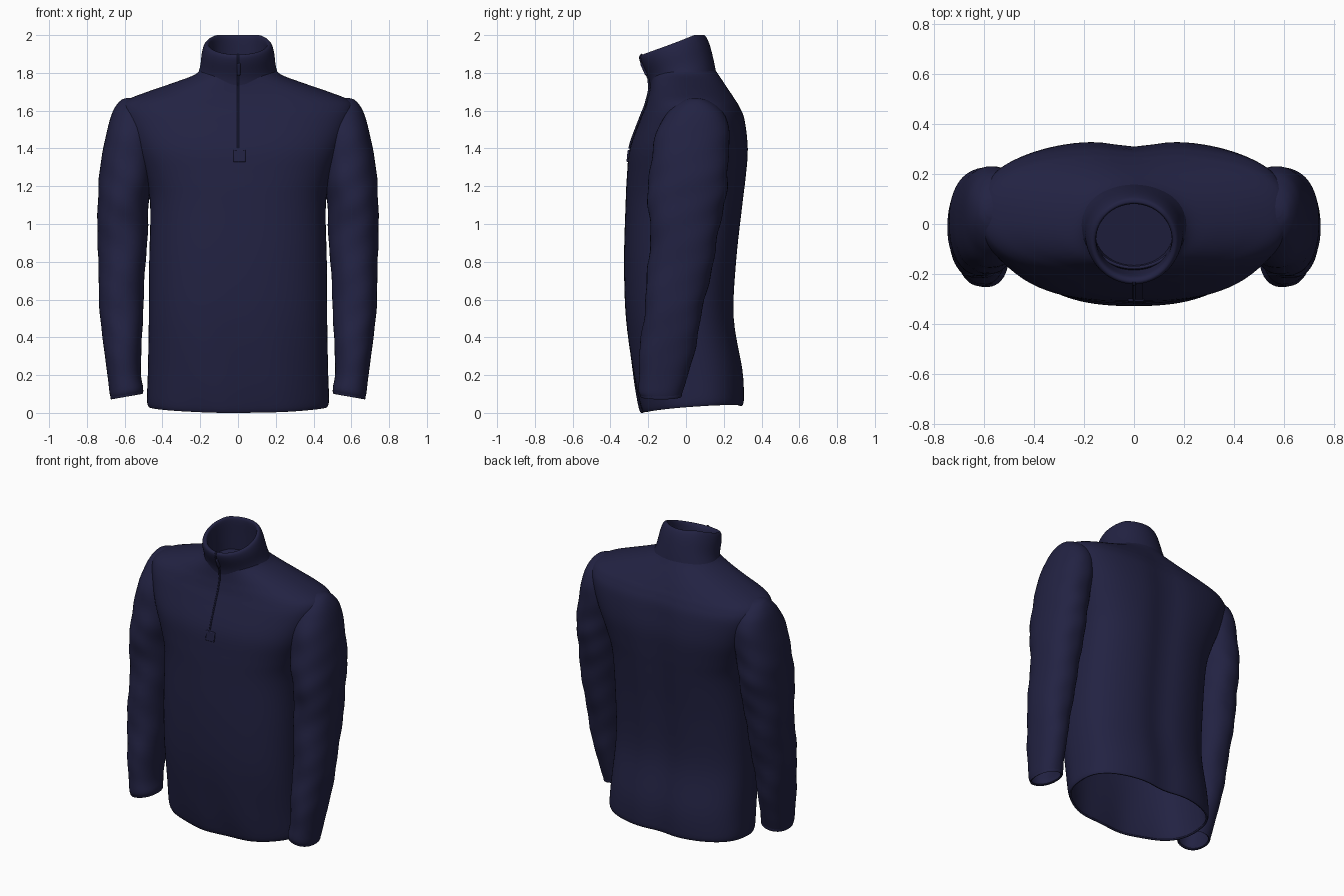
import bpy
import bmesh
from math import cos, sin, pi, exp, copysign
from mathutils import Vector

default_cube = bpy.data.objects.get("Cube")
if default_cube:
    bpy.data.objects.remove(default_cube, do_unlink=True)


def make_material(name, colour):
    material = bpy.data.materials.new(name)
    material.use_nodes = True
    material.diffuse_color = colour
    material.node_tree.nodes["Principled BSDF"].inputs["Base Color"].default_value = colour
    material.node_tree.nodes["Principled BSDF"].inputs["Roughness"].default_value = 0.9
    return material


navy = make_material("navy fleece", (0.016, 0.016, 0.055, 1))
dark_navy = make_material("dark navy zip", (0.01, 0.01, 0.034, 1))


def smooth_keys(keys, steps):
    """Ease a list of key rows into a denser list with cubic blending."""
    rows = []
    last = len(keys) - 1
    for i in range(last):
        before, after = keys[max(i - 1, 0)], keys[min(i + 2, last)]
        for s in range(steps):
            t = s / steps
            row = []
            for p, a, b, n in zip(before, keys[i], keys[i + 1], after):
                bend = (b - p) * (1 - t) ** 2 * t - (n - a) * t * t * (1 - t)
                ease = t * t * (3 - 2 * t)
                row.append(a + (b - a) * ease + bend / 2)
            rows.append(row)
    rows.append(list(keys[last]))
    return rows


def finish(obj, material, smooth_angle=1.2):
    obj.data.materials.append(material)
    bpy.ops.object.select_all(action="DESELECT")
    obj.select_set(True)
    bpy.context.view_layer.objects.active = obj
    bpy.ops.object.shade_smooth_by_angle(angle=smooth_angle)


def loft(name, rings, material, cap_end=False, thickness=0):
    """Skin a stack of closed rings into one cloth surface."""
    bm = bmesh.new()
    loops = [[bm.verts.new(p) for p in ring] for ring in rings]
    for low, high in zip(loops, loops[1:]):
        for i in range(len(low)):
            j = (i + 1) % len(low)
            bm.faces.new((low[i], low[j], high[j], high[i]))
    if cap_end:
        bm.faces.new(loops[-1])
    mesh = bpy.data.meshes.new(name)
    bm.to_mesh(mesh)
    bm.free()
    obj = bpy.data.objects.new(name, mesh)
    bpy.context.collection.objects.link(obj)
    finish(obj, material)
    if thickness:
        shell = obj.modifiers.new("cloth thickness", "SOLIDIFY")
        shell.thickness = thickness
        shell.offset = -1
    return obj


def rounded(value, power):
    return copysign(abs(value) ** power, value)


def angles(count):
    return [2 * pi * i / count for i in range(count)]


# Torso: height, half width, front y, back y, squareness
torso_keys = [
    (0.0, 0.474, -0.235, 0.31, 0.85),
    (0.04, 0.482, -0.25, 0.317, 0.85),
    (0.2, 0.477, -0.28, 0.31, 0.85),
    (0.5, 0.472, -0.318, 0.264, 0.85),
    (0.8, 0.47, -0.328, 0.276, 0.83),
    (1.1, 0.465, -0.32, 0.308, 0.78),
    (1.25, 0.495, -0.313, 0.324, 0.74),
    (1.4, 0.55, -0.298, 0.333, 0.72),
    (1.55, 0.605, -0.245, 0.315, 0.74),
    (1.62, 0.615, -0.217, 0.288, 0.8),
    (1.66, 0.58, -0.205, 0.265, 0.88),
    (1.7, 0.48, -0.195, 0.24, 0.95),
    (1.75, 0.335, -0.188, 0.205, 1),
    (1.79, 0.23, -0.185, 0.175, 1),
    (1.83, 0.185, -0.18, 0.145, 1),
]
torso_rows = smooth_keys(torso_keys, 5)


def torso_ring(row):
    height, width, front, back, power = row
    middle, depth = (front + back) / 2, (back - front) / 2
    hem_fade = max(0, 1 - height / 0.5)
    ring = []
    for a in angles(96):
        x = width * rounded(cos(a), power)
        if sin(a) > 0:
            # fuller shoulder blades with a hollow along the spine
            y = middle + depth * sin(a) ** (power - 0.1)
            y -= 0.024 * exp(-(x / 0.11) ** 2) * min(1, (1.83 - height) * 3)
        else:
            # soft drape folds above the hem
            y = middle - depth * abs(sin(a)) ** power
            y += 0.006 * hem_fade * sin(18 * x + 5 * height) * abs(sin(a))
        lift = 0.07 * (y - front) + 0.06 * x * x
        ring.append((x, y, height + hem_fade * lift))
    return ring


loft("torso", [torso_ring(r) for r in torso_rows], navy, thickness=0.012)

# Sleeves: height, inner x, outer x, front y, back y
sleeve_keys = [
    (0.09, 0.505, 0.672, -0.24, -0.025),
    (0.12, 0.502, 0.68, -0.252, -0.015),
    (0.2, 0.514, 0.69, -0.248, 0.01),
    (0.35, 0.51, 0.712, -0.243, 0.05),
    (0.6, 0.5, 0.735, -0.215, 0.1),
    (0.9, 0.482, 0.742, -0.192, 0.165),
    (1.1, 0.472, 0.744, -0.198, 0.2),
    (1.25, 0.455, 0.736, -0.196, 0.22),
    (1.45, 0.44, 0.703, -0.168, 0.232),
    (1.56, 0.44, 0.676, -0.118, 0.212),
    (1.62, 0.45, 0.65, -0.07, 0.17),
    (1.655, 0.49, 0.62, -0.015, 0.115),
    (1.667, 0.53, 0.59, 0.025, 0.07),
]


def sleeve_ring(row, side):
    height, inner, outer, front, back = row
    centre = (inner + outer) / 2
    tilt = max(0, 1 - height / 0.3)
    wrinkle = min(1, max(0, (height - 0.15) * 4)) * min(1, max(0, (1.6 - height) * 3))
    ring = []
    for a in angles(48):
        # diagonal creases, strongest at the front and around the forearm
        fold = sin(15 * height + 2 * a) + 0.6 * sin(37 * height - 3 * a)
        swell = 1 + 0.027 * wrinkle * fold * (1 - 0.4 * abs(cos(a)))
        x = centre + (outer - inner) / 2 * rounded(cos(a), 0.9) * swell
        y = (front + back) / 2 + (back - front) / 2 * rounded(sin(a), 0.9) * swell
        ring.append((side * x, y, height - 0.25 * tilt * (x - centre)))
    return ring if side > 0 else ring[::-1]


for side, label in ((1, "left"), (-1, "right")):
    rings = [sleeve_ring(r, side) for r in smooth_keys(sleeve_keys, 7)]
    loft(label + "_sleeve", rings, navy, cap_end=True, thickness=0.01)
    # stitched edge around the cuff
    loft(label + "_cuff_hem", [
        [(p[0] + (p[0] - side * 0.588) * g, p[1] + (p[1] + 0.132) * g, p[2] + up)
         for p in rings[0]]
        for g, up in ((0.0, -0.004), (0.035, 0.002), (0.045, 0.014), (0.02, 0.026))
    ], navy)

# Collar: front height, back height, half width, front y, back y
collar_keys = [
    (1.69, 1.77, 0.235, -0.185, 0.165),
    (1.77, 1.86, 0.203, -0.197, 0.148),
    (1.85, 1.94, 0.192, -0.232, 0.128),
    (1.885, 1.985, 0.18, -0.24, 0.11),
    (1.897, 2.0, 0.165, -0.228, 0.095),
    (1.88, 1.985, 0.152, -0.208, 0.08),
    (1.8, 1.88, 0.152, -0.185, 0.085),
    (1.73, 1.78, 0.155, -0.165, 0.09),
]


def collar_ring(row):
    low, high, width, front, back = row
    return [(width * cos(a),
             (front + back) / 2 + (back - front) / 2 * sin(a),
             low + (high - low) * min(1, (1 + sin(a)) * 0.58))
            for a in angles(64)]


loft("collar", [collar_ring(r) for r in smooth_keys(collar_keys, 5)], navy, cap_end=True)


def front_line(low, high):
    """Points down the middle of the chest, as y and z."""
    return [(r[2], r[0]) for r in torso_rows if low <= r[0] <= high]


# Zip running from the chest up over the collar
zip_points = front_line(1.39, 1.73)
zip_points += [(r[3], r[0]) for r in smooth_keys(collar_keys[:5], 3) if r[0] > 1.76]
curve = bpy.data.curves.new("zip", "CURVE")
curve.dimensions = "3D"
curve.bevel_depth = 0.006
curve.bevel_resolution = 2
spline = curve.splines.new("POLY")
spline.points.add(len(zip_points) - 1)
for point, (y, z) in zip(spline.points, zip_points):
    point.co = (0, y - 0.002, z, 1)
zip_line = bpy.data.objects.new("zip", curve)
curve.materials.append(dark_navy)
bpy.context.collection.objects.link(zip_line)

# Stitched placket beside the zip
placket = front_line(1.19, 1.69)
bm = bmesh.new()
columns = [[bm.verts.new((x, y - 0.003, z)) for y, z in placket] for x in (-0.004, 0.035)]
for i in range(len(placket) - 1):
    bm.faces.new((columns[0][i], columns[1][i], columns[1][i + 1], columns[0][i + 1]))
mesh = bpy.data.meshes.new("placket")
bm.to_mesh(mesh)
bm.free()
placket_plate = bpy.data.objects.new("placket", mesh)
bpy.context.collection.objects.link(placket_plate)
finish(placket_plate, navy)


def block(name, centre, size, lean):
    bpy.ops.mesh.primitive_cube_add(size=1, location=Vector(centre), rotation=(lean, 0, 0))
    obj = bpy.context.object
    obj.name = name
    obj.scale = size
    bpy.ops.object.transform_apply(location=False, rotation=False, scale=True)
    edge = obj.modifiers.new("soft edges", "BEVEL")
    edge.width = 0.005
    edge.segments = 2
    finish(obj, navy, 0.6)


# Zip end patch and the pull tab at the collar
block("zip_end_patch", (0.008, -0.303, 1.36), (0.065, 0.018, 0.065), -0.1)
block("zip_pull", (0.004, -0.222, 1.82), (0.018, 0.016, 0.07), 0.42)
